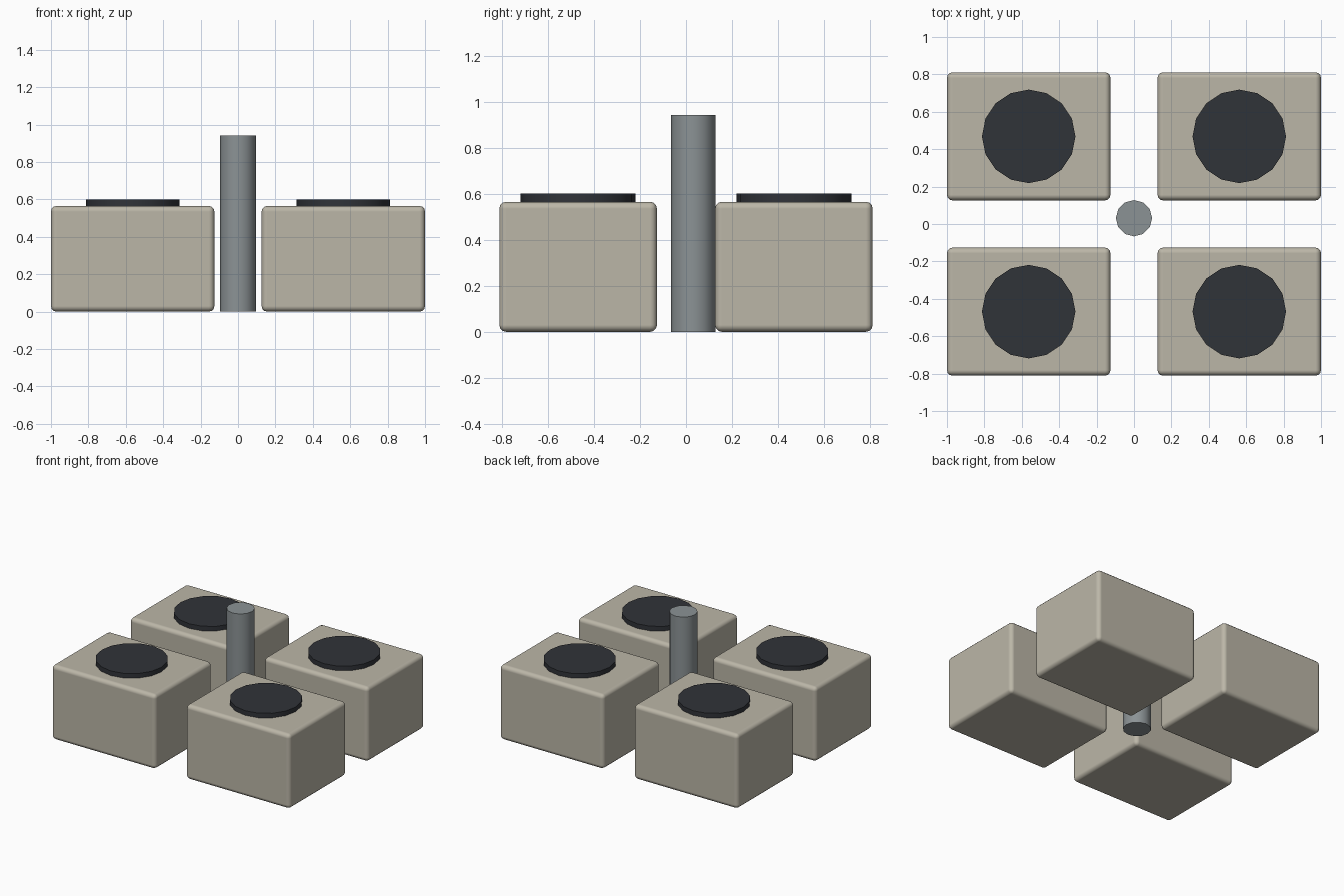
import bpy, math

if "Cube" in bpy.data.objects:
    bpy.data.objects.remove(bpy.data.objects["Cube"])


def material(name, rgb):
    m = bpy.data.materials.new(name)
    m.diffuse_color = (*rgb, 1)
    m.use_nodes = True
    m.node_tree.nodes["Principled BSDF"].inputs["Base Color"].default_value = m.diffuse_color
    return m


stone = material("warm_grey", (0.50, 0.47, 0.39))
dark = material("charcoal", (0.03, 0.033, 0.04))
steel = material("steel", (0.26, 0.29, 0.30))


def finish(name, mat):
    ob = bpy.context.object
    ob.name = name
    ob.data.materials.append(mat)
    return ob


def block(name, x, y):
    bpy.ops.mesh.primitive_cube_add(size=1, location=(x, y, 0.2825))
    ob = finish(name, stone)
    ob.scale = (0.874, 0.685, 0.565)
    bpy.ops.object.transform_apply(location=False, rotation=False, scale=True)
    bev = ob.modifiers.new("rounded_edges", "BEVEL")
    bev.width = 0.03
    bev.segments = 3
    bev.harden_normals = True
    bpy.ops.object.shade_smooth()


def cylinder(name, mat, sides, radius, x, y, z0, z1):
    bpy.ops.mesh.primitive_cylinder_add(vertices=sides, radius=radius, depth=z1 - z0,
                                        location=(x, y, (z0 + z1) / 2))
    finish(name, mat)
    bpy.ops.object.shade_smooth_by_angle(angle=math.radians(40))


# Four rounded blocks, each with a round pad on top
for sy, row in ((-1, "front"), (1, "back")):
    for sx, side in ((-1, "left"), (1, "right")):
        x, y = sx * 0.563, sy * 0.4685
        block(f"{row}_{side}_block", x, y)
        cylinder(f"{row}_{side}_pad", dark, 16, 0.25, x, y, 0.56, 0.60)

# Central post, set slightly towards the back
cylinder("centre_post", steel, 12, 0.097, 0, 0.031, 0, 0.941)
